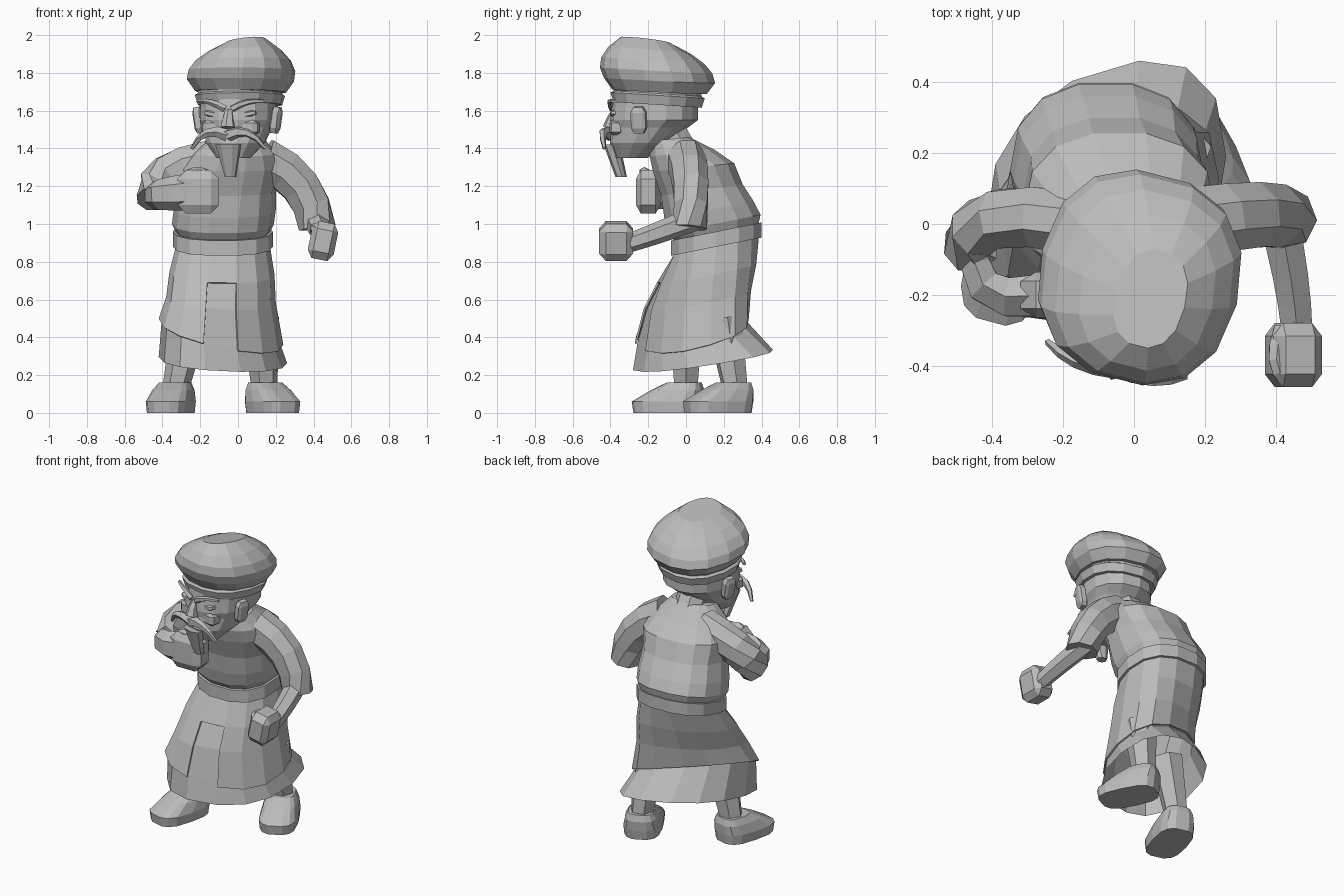
import bpy
import bmesh
from math import sin, cos, pi, copysign
from mathutils import Vector, Matrix

default_cube = bpy.data.objects.get("Cube")
if default_cube:
    bpy.data.objects.remove(default_cube)

grey = (0.5, 0.5, 0.5, 1)
clay = bpy.data.materials.new("grey clay")
clay.use_nodes = True
clay.diffuse_color = grey
clay.node_tree.nodes["Principled BSDF"].inputs["Base Color"].default_value = grey


def finish(name, bm, matrix=None):
    """Turn a bmesh into a flat shaded object."""
    if matrix:
        bm.transform(matrix)
    bmesh.ops.recalc_face_normals(bm, faces=bm.faces)
    mesh = bpy.data.meshes.new(name)
    bm.to_mesh(mesh)
    bm.free()
    mesh.materials.append(clay)
    obj = bpy.data.objects.new(name, mesh)
    bpy.context.collection.objects.link(obj)
    return obj


def skin(rings, caps=True):
    """Bridge rings of points with quads, optionally closing both ends."""
    bm = bmesh.new()
    loops = [[bm.verts.new(point) for point in ring] for ring in rings]
    for low, high in zip(loops, loops[1:]):
        for i in range(len(low)):
            bm.faces.new((low[i - 1], low[i], high[i], high[i - 1]))
    if caps:
        bm.faces.new(loops[0])
        bm.faces.new(loops[-1])
    return bm


def oval(centre, wide, deep, roll=0, pitch=0, skew=0, sides=14, boxy=0.85):
    """Rounded ring; roll and pitch tilt it, skew shears it in plan."""
    points = []
    for i in range(sides):
        angle = 2 * pi * (i + 0.5) / sides - pi / 2
        x = wide * copysign(abs(cos(angle)) ** boxy, cos(angle))
        y = deep * copysign(abs(sin(angle)) ** boxy, sin(angle)) + skew * x
        points.append(Vector(centre) + Vector((x, y, roll * x + pitch * y)))
    return points


def blend(ring, other, factor):
    return [p.lerp(q, factor) for p, q in zip(ring, other)]


def swell(ring, factor):
    middle = sum(ring, Vector()) / len(ring)
    return [middle.lerp(point, factor) for point in ring]


def lift(ring, height):
    return [point + Vector((0, 0, height)) for point in ring]


def limb(name, start, bend, end, thick, tip, sides=6, flat=1, steps=4, matrix=None):
    """Tapered tube along a quadratic curve; flat squashes it sideways."""
    start, bend, end = Vector(start), Vector(bend), Vector(end)
    rings = []
    for step in range(steps + 1):
        t = step / steps
        before, after = start.lerp(bend, t), bend.lerp(end, t)
        along = (after - before).normalized()
        side = along.cross(Vector((0, 0, 1))).normalized()
        up = side.cross(along)
        radius = thick + (tip - thick) * t
        angles = [2 * pi * (k + 0.5) / sides for k in range(sides)]
        rings.append([before.lerp(after, t) + radius * (side * flat * cos(a) + up * sin(a))
                      for a in angles])
    return finish(name, skin(rings), matrix)


def lump(name, centre, size, matrix=None, turn=0):
    """Chamfered block for fists and facial features."""
    bm = bmesh.new()
    bmesh.ops.create_cube(bm, size=1)
    bmesh.ops.bevel(bm, geom=bm.edges[:], offset=0.2, segments=1, affect='EDGES')
    place = Matrix.LocRotScale(Vector(centre), Matrix.Rotation(turn, 3, 'Y'), Vector(size))
    return finish(name, bm, matrix @ place if matrix else place)


# Tunic and belt, leaning forward over the hips
waist = oval((-.08, .16, .88), wide=.25, deep=.23, pitch=.2)
belly = oval((-.08, .15, 1), wide=.27, deep=.25, pitch=.2)
chest = oval((-.04, .04, 1.3), wide=.27, deep=.22, pitch=.1)
collar = oval((0, -.08, 1.45), wide=.14, deep=.1, pitch=.1)
finish("tunic", skin([waist, lift(waist, .08), belly, blend(belly, chest, .25),
                      swell(blend(belly, chest, .6), .95), chest,
                      swell(blend(chest, collar, .5), 1.1), collar]))
sash = swell(waist, 1.06)
finish("belt", skin([sash, lift(sash, .08)]))
limb("neck", (0, 0, 1.35), (0, -.05, 1.4), (0, -.1, 1.5), thick=.1, tip=.1, sides=8, steps=2)

# Wrapped skirt, pushed forward by the right knee, with a slit cut at the front
knees = oval((-.09, .06, .6), wide=.29, deep=.27, roll=-.1, pitch=.2, skew=.25)
wrap_hem = oval((-.09, .03, .43), wide=.33, deep=.28, roll=-.3, pitch=.3, skew=.3)
wrap = skin([waist, swell(blend(waist, knees, .5), 1.03), knees, wrap_hem], caps=False)
slit = []
for face in wrap.faces:
    middle = face.calc_center_median()
    if middle.y < 0 and abs(middle.x + .09) < .06 and middle.z < .7:
        slit.append(face)
bmesh.ops.delete(wrap, geom=slit, context='FACES')
wrap_skirt = finish("wrap_skirt", wrap)
cloth = wrap_skirt.modifiers.new("cloth", 'SOLIDIFY')
cloth.thickness = 0.01

# Flared skirt underneath
under_hem = oval((-.08, .09, .28), wide=.34, deep=.35, roll=-.1, pitch=.17, skew=.3)
finish("under_skirt", skin([swell(blend(waist, knees, .5), .95), swell(knees, .93),
                            swell(wrap_hem, .95), under_hem], caps=False))

# Legs and shoes, with the left foot set back and turned out
sole = oval((0, -.1, 0), wide=.11, deep=.18, boxy=.65)
cuff = oval((0, -.01, .16), wide=.08, deep=.09, boxy=.65)
toe_box = lift(sole, .06)
shoe_rings = [sole, swell(toe_box, 1.05), swell(blend(toe_box, cuff, .6), 1.1), cuff]
for side, hip, ankle, yaw in (("left", (.12, .2, .5), (.14, .26, .13), pi / 7),
                              ("right", (-.25, 0, .5), (-.33, 0, .13), -pi / 12)):
    shin = Vector(hip).lerp(Vector(ankle), .5)
    limb(side + "_leg", hip, shin, ankle, thick=.1, tip=.07, steps=2)
    ground = Matrix.Translation((ankle[0], ankle[1], 0))
    finish(side + "_shoe", skin(shoe_rings), ground @ Matrix.Rotation(yaw, 4, 'Z'))

# Left arm, lowered with the fist forward
limb("left_sleeve", (.14, 0, 1.34), (.38, .04, 1.24), (.42, .02, .98), thick=.12, tip=.1,
     sides=8, flat=.9)
limb("left_forearm", (.4, .05, 1.03), (.45, -.15, .95), (.46, -.3, .9), thick=.065, tip=.05)
lump("left_fist", (.45, -.37, .91), (.14, .18, .2), turn=.2)
limb("left_thumb", (.42, -.3, .95), (.38, -.4, 1), (.43, -.44, .97), thick=.03, tip=.02)

# Right arm, folded across the chest
limb("right_sleeve", (-.15, 0, 1.33), (-.45, .06, 1.29), (-.46, -.06, 1.13), thick=.12, tip=.1,
     sides=8, flat=.8)
limb("right_forearm", (-.44, 0, 1.15), (-.5, -.25, 1.15), (-.25, -.2, 1.17), thick=.06, tip=.1,
     flat=.7)
lump("right_fist", (-.21, -.2, 1.17), (.22, .13, .23))
limb("right_thumb", (-.28, -.2, 1.24), (-.23, -.24, 1.3), (-.15, -.2, 1.25), thick=.03, tip=.03)

# Head, turned a little to its right and built around its own axis
turned = Matrix.Translation((.01, -.15, 0)) @ Matrix.Rotation(-.25, 4, 'Z')
chin = oval((0, -.14, 1.35), wide=.09, deep=.08)
cheeks = oval((0, -.02, 1.55), wide=.2, deep=.23)
temples = oval((0, -.01, 1.7), wide=.2, deep=.22)
finish("head", skin([chin, swell(blend(chin, cheeks, .4), 1.15), blend(chin, cheeks, .8),
                     cheeks, temples]), turned)

# Cap with a folded band and a lopsided domed crown
band = oval((0, 0, 1.63), wide=.22, deep=.23, roll=.02, pitch=-.06)
finish("cap_band", skin([band, swell(lift(band, .05), 1.07), lift(band, .06),
                         lift(band, .12)]), turned)
rim = oval((0, .01, 1.76), wide=.28, deep=.29, pitch=-.05)
peak = oval((.05, -.05, 1.97), wide=.05, deep=.07, roll=.15, pitch=-.1)
crown = [swell(blend(rim, peak, row / 4), 1 + row / 4) for row in range(5)]
finish("cap_crown", skin([swell(lift(rim, -.06), .85)] + crown), turned)

# Nose and goatee
limb("nose", (0, -.23, 1.6), (0, -.25, 1.56), (0, -.26, 1.51), thick=.02, tip=.04, steps=2,
     matrix=turned)
finish("goatee", skin([oval((0, -.2, 1.25), wide=.03, deep=.03, sides=8),
                       oval((0, -.25, 1.42), wide=.07, deep=.04, sides=8)]), turned)

# Paired features of the face
for side, s in (("left", 1), ("right", -1)):
    limb(side + "_moustache", (0, -.26, 1.47), (.12 * s, -.29, 1.53), (.2 * s, -.24, 1.4),
         thick=.035, tip=.01, sides=5, matrix=turned)
    limb(side + "_brow", (.02 * s, -.24, 1.61), (.1 * s, -.25, 1.66), (.18 * s, -.2, 1.65),
         thick=.02, tip=.01, sides=5, matrix=turned)
    lump(side + "_eyelid", (.09 * s, -.2, 1.58), (.1, .06, .03), turned, turn=-.2 * s)
    lump(side + "_cheek", (.09 * s, -.19, 1.51), (.12, .08, .08), turned)
    lump(side + "_ear", (.21 * s, -.05, 1.55), (.05, .08, .14), turned, turn=.15 * s)
